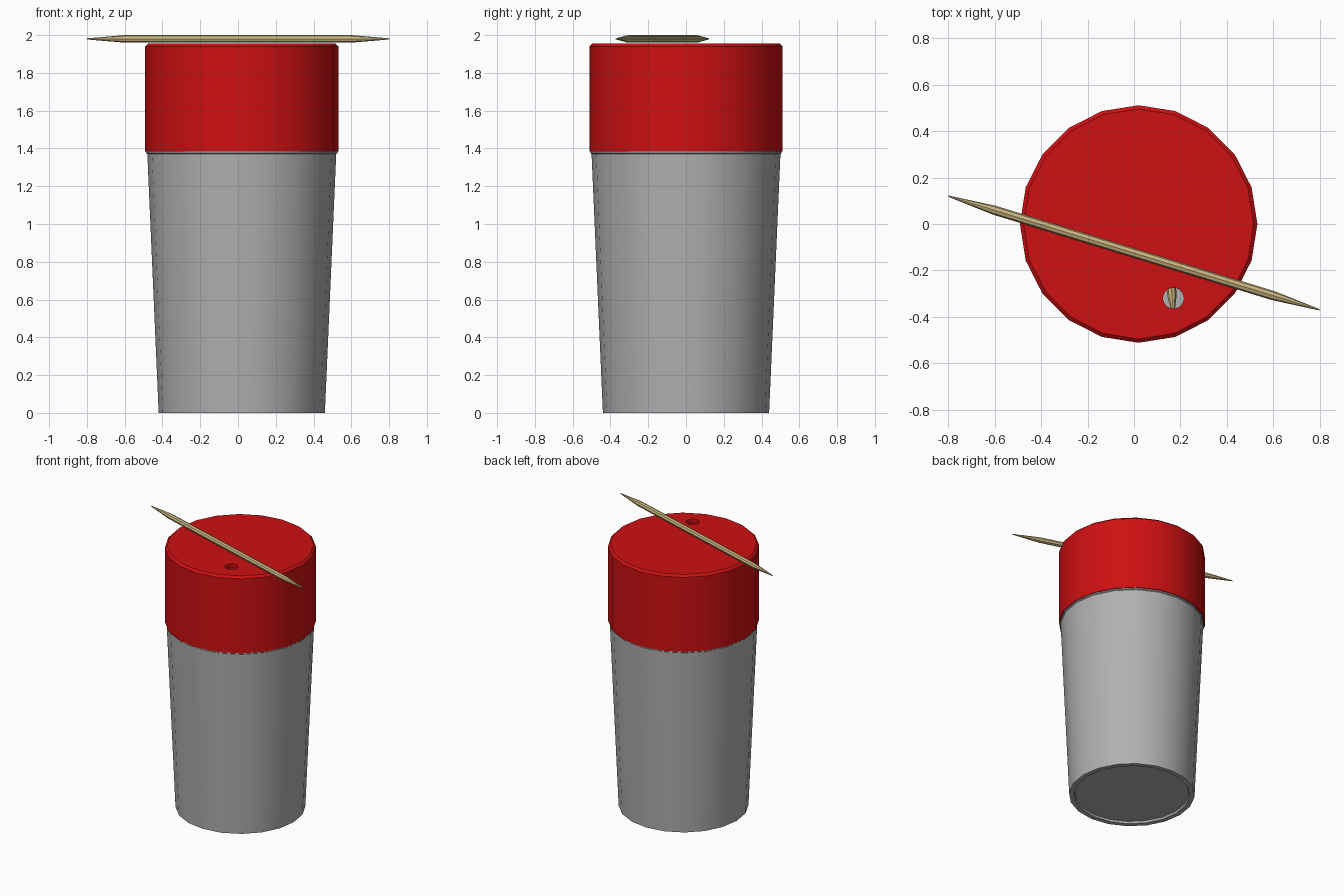
import bpy, bmesh, math
from mathutils import Vector

cube = bpy.data.objects.get("Cube")
if cube:
    bpy.data.objects.remove(cube, do_unlink=True)

CENTRE_X = 0.02


def material(name, rgb):
    mat = bpy.data.materials.new(name)
    mat.use_nodes = True
    mat.diffuse_color = (*rgb, 1)
    mat.node_tree.nodes["Principled BSDF"].inputs["Base Color"].default_value = (*rgb, 1)
    return mat


red = material("red plastic", (0.62, 0.005, 0.006))
grey = material("grey plastic", (0.44, 0.44, 0.44))
wood = material("pale wood", (0.60, 0.47, 0.22))


def lathe(name, profile, sides, mat, location=(0, 0, 0)):
    """Revolve (radius, z) points; zero radius makes a pole."""
    bm = bmesh.new()
    rings = []
    for r, z in profile:
        count = sides if r else 1
        angles = [math.tau * i / sides for i in range(count)]
        rings.append([bm.verts.new((r * math.cos(a), r * math.sin(a), z)) for a in angles])
    for low, high in zip(rings, rings[1:]):
        for i in range(sides):
            j = (i + 1) % sides
            corners = [low[i % len(low)], low[j % len(low)],
                       high[j % len(high)], high[i % len(high)]]
            bm.faces.new(list(dict.fromkeys(corners)))
    bmesh.ops.recalc_face_normals(bm, faces=bm.faces)
    mesh = bpy.data.meshes.new(name)
    bm.to_mesh(mesh)
    bm.free()
    mesh.materials.append(mat)
    obj = bpy.data.objects.new(name, mesh)
    obj.location = location
    bpy.context.collection.objects.link(obj)
    return obj


def select(obj):
    bpy.ops.object.select_all(action="DESELECT")
    obj.select_set(True)
    bpy.context.view_layer.objects.active = obj


def smooth(obj):
    select(obj)
    bpy.ops.object.shade_smooth_by_angle(angle=math.radians(25))


def toothpick(name, start, end):
    start, end = Vector(start), Vector(end)
    axis = end - start
    length = axis.length
    taper = length / 8
    obj = lathe(name, [(0, 0), (0.003, 0), (0.02, taper), (0.02, length - taper),
                       (0.003, length), (0, length)], 8, wood, start)
    obj.rotation_mode = "QUATERNION"
    obj.rotation_quaternion = axis.to_track_quat("Z", "Y")
    return obj


# Hollow tapered cup with recessed base and a narrow collar below the lid
cup = lathe("cup", [(0, 0.015), (0.40, 0.015), (0.405, 0), (0.44, 0), (0.50, 1.37),
                    (0.506, 1.375), (0.506, 1.388), (0.485, 1.388), (0.485, 1.48),
                    (0.465, 1.48), (0.405, 0.04), (0, 0.04)],
            20, grey, (CENTRE_X, 0, 0))
smooth(cup)

# Hollow lid with a bevelled top edge
lid = lathe("lid", [(0, 1.955), (0.496, 1.955), (0.512, 1.94), (0.512, 1.383),
                    (0.488, 1.383), (0.488, 1.925), (0, 1.925)],
            20, red, (CENTRE_X, 0, 0))

# Dispensing hole cut through the lid
cutter = lathe("hole_cutter", [(0, 1.85), (0.045, 1.85), (0.045, 2), (0, 2)],
               20, red, (0.17, -0.32, 0))
cutter.hide_render = True
cut = lid.modifiers.new("hole", "BOOLEAN")
cut.operation = "DIFFERENCE"
cut.solver = "EXACT"
cut.object = cutter
select(lid)
bpy.ops.object.modifier_apply(modifier=cut.name)
bpy.data.objects.remove(cutter, do_unlink=True)
smooth(lid)

# Toothpick lying across the lid
toothpick("resting_toothpick", (-0.8, 0.12, 1.98), (0.8, -0.37, 1.98))

# Toothpicks leaning inside the cup
leaning = [((0.12, 0.33, 0.07), (0.17, -0.40, 1.60)),
           ((-0.25, 0.10, 0.07), (0.30, 0.15, 1.65)),
           ((0.25, 0.18, 0.07), (-0.28, 0.20, 1.65)),
           ((-0.20, -0.15, 0.07), (-0.30, 0.05, 1.72))]
for i, (foot, tip) in enumerate(leaning):
    toothpick(f"inner_toothpick_{i + 1}", foot, tip)
